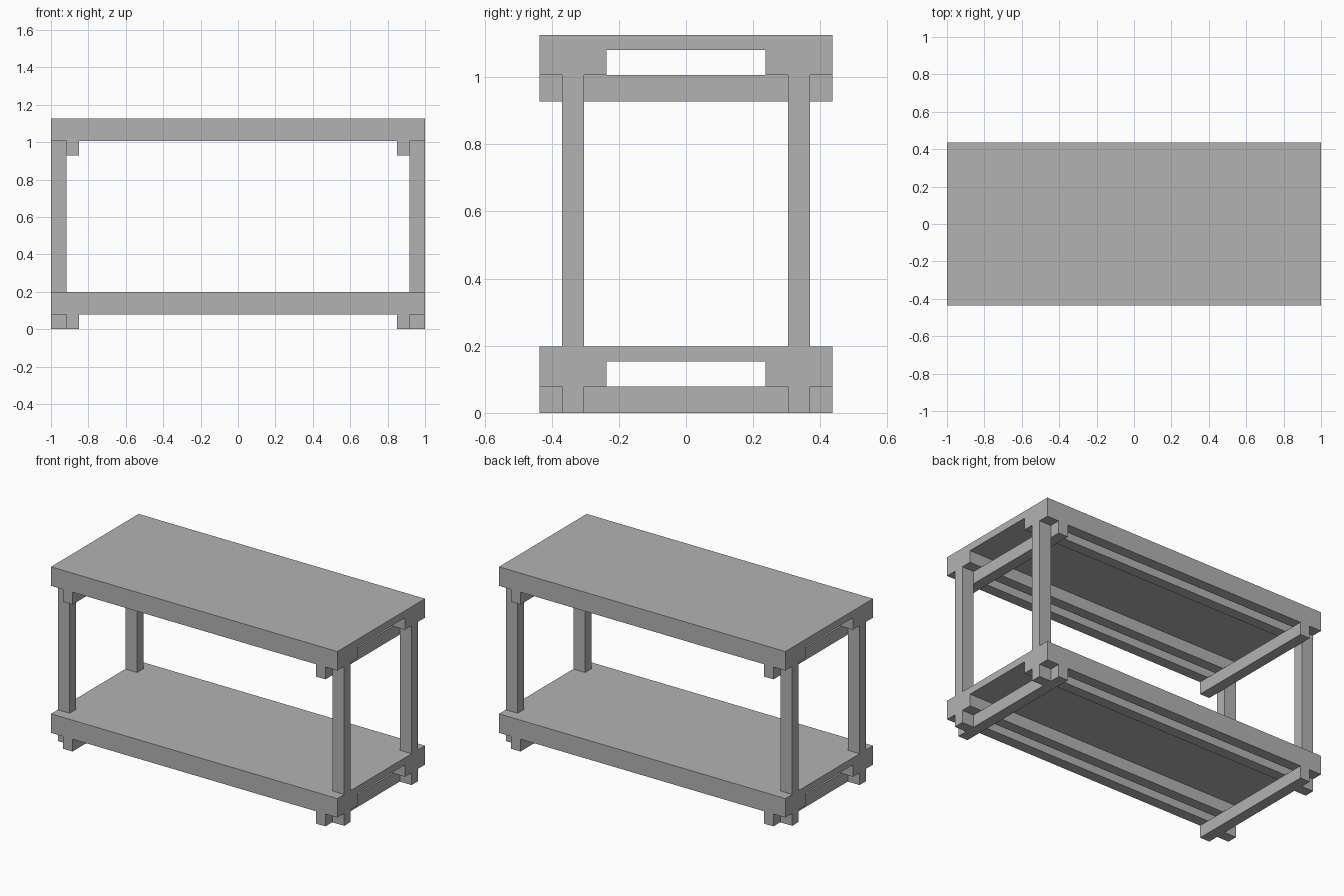
import bpy
import bmesh
from mathutils import Vector

cube = bpy.data.objects.get("Cube")
if cube:
    bpy.data.objects.remove(cube, do_unlink=True)

# Single flat grey for every board
grey = bpy.data.materials.new("plain grey")
grey.use_nodes = True
colour = (0.45, 0.45, 0.45, 1)
grey.diffuse_color = colour
grey.node_tree.nodes["Principled BSDF"].inputs["Base Color"].default_value = colour


def board(name, low, high):
    """Add a box spanning two opposite corners."""
    low, high = Vector(low), Vector(high)
    mesh = bpy.data.meshes.new(name)
    bm = bmesh.new()
    bmesh.ops.create_cube(bm, size=1)
    bmesh.ops.scale(bm, vec=high - low, verts=bm.verts)
    bmesh.ops.translate(bm, vec=(low + high) / 2, verts=bm.verts)
    bm.to_mesh(mesh)
    bm.free()
    mesh.materials.append(grey)
    obj = bpy.data.objects.new(name, mesh)
    bpy.context.collection.objects.link(obj)
    return obj


def span(side, inner, outer):
    """Order a mirrored interval from low to high."""
    return sorted((side * inner, side * outer))


L, W = 1.0, 0.437                       # half length and half width
POST_IN, POST_OUT = 0.304, 0.369        # post sits between the two rails
RAIL_IN = 0.237
POST_X, BEAM_X = 0.917, 0.85
SLAB, RAIL, BEAM = 0.045, 0.075, 0.078  # board heights
TOPS = {"lower": 0.198, "upper": 1.126}

# Two shelves: slab, paired long rails and cross beams
for level, top in TOPS.items():
    slab_z = top - SLAB
    rail_z = slab_z - RAIL
    beam_z = max(rail_z - BEAM, 0)
    board(level + "_shelf_top", (-L, -W, slab_z), (L, W, top))
    for side, label in ((-1, "front"), (1, "back")):
        for part, a, b in (("inner", RAIL_IN, POST_IN), ("outer", POST_OUT, W)):
            y0, y1 = span(side, a, b)
            board(f"{level}_{label}_{part}_rail", (-L, y0, rail_z), (L, y1, slab_z))
    for side, label in ((-1, "right"), (1, "left")):
        x0, x1 = span(side, BEAM_X, POST_X)
        board(f"{level}_{label}_cross_beam", (x0, -W, beam_z), (x1, W, rail_z))

# Four posts, slotted between the rails at each end
for sx, xl in ((-1, "right"), (1, "left")):
    for sy, yl in ((-1, "front"), (1, "back")):
        x0, x1 = span(sx, POST_X, L)
        y0, y1 = span(sy, POST_IN, POST_OUT)
        board(f"{yl}_{xl}_post", (x0, y0, 0), (x1, y1, TOPS["upper"] - SLAB))
